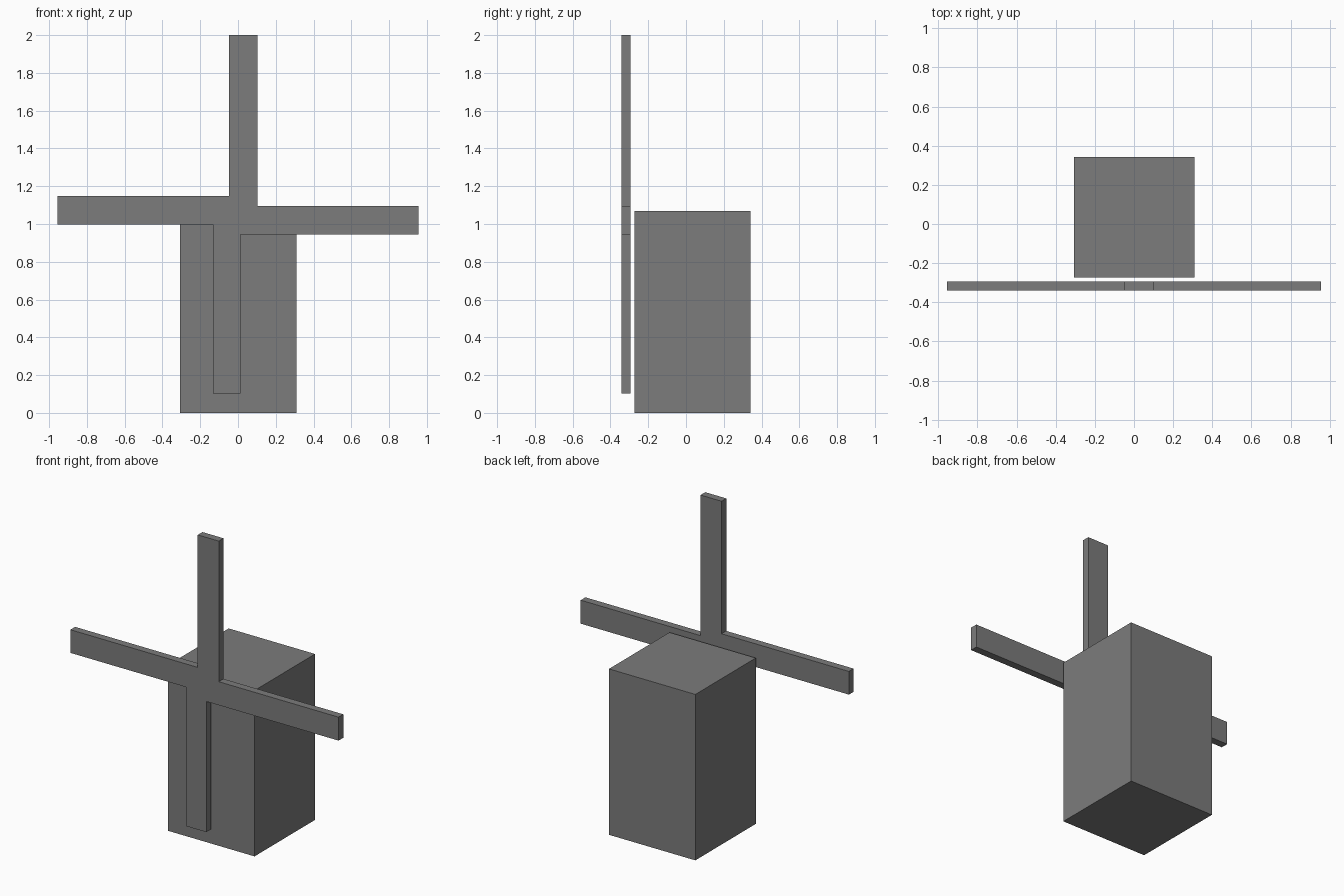
import bpy, bmesh

if "Cube" in bpy.data.objects:
    bpy.data.objects.remove(bpy.data.objects["Cube"])

dark = bpy.data.materials.new("dark_grey")
dark.diffuse_color = (0.2, 0.2, 0.2, 1)
dark.use_nodes = True
dark.node_tree.nodes["Principled BSDF"].inputs["Base Color"].default_value = dark.diffuse_color


def extrude_outline(name, points, y_front, depth):
    """Extrude an outline in the XZ plane backwards along +Y."""
    bm = bmesh.new()
    face = bm.faces.new([bm.verts.new((x, y_front, z)) for x, z in points])
    new = bmesh.ops.extrude_face_region(bm, geom=[face])["geom"]
    verts = [g for g in new if isinstance(g, bmesh.types.BMVert)]
    bmesh.ops.translate(bm, verts=verts, vec=(0, depth, 0))
    bmesh.ops.recalc_face_normals(bm, faces=bm.faces)
    mesh = bpy.data.meshes.new(name)
    bm.to_mesh(mesh)
    bm.free()
    mesh.materials.append(dark)
    obj = bpy.data.objects.new(name, mesh)
    bpy.context.collection.objects.link(obj)
    return obj


# Square mill tower
left, right, h = -0.306, 0.309, 1.068
extrude_outline("tower", [(left, 0), (right, 0), (right, h), (left, h)],
                -0.273, right - left)

# Four offset sails cut from one flat piece, clockwise from the top sail
sails = [
    (-0.048, 2.0), (0.102, 2.0), (0.102, 1.095),
    (0.955, 1.095), (0.955, 0.944), (0.013, 0.944),
    (0.013, 0.103), (-0.133, 0.103), (-0.133, 0.998),
    (-0.955, 0.998), (-0.955, 1.147), (-0.048, 1.147),
]
extrude_outline("sails", sails, -0.341, 0.048)
